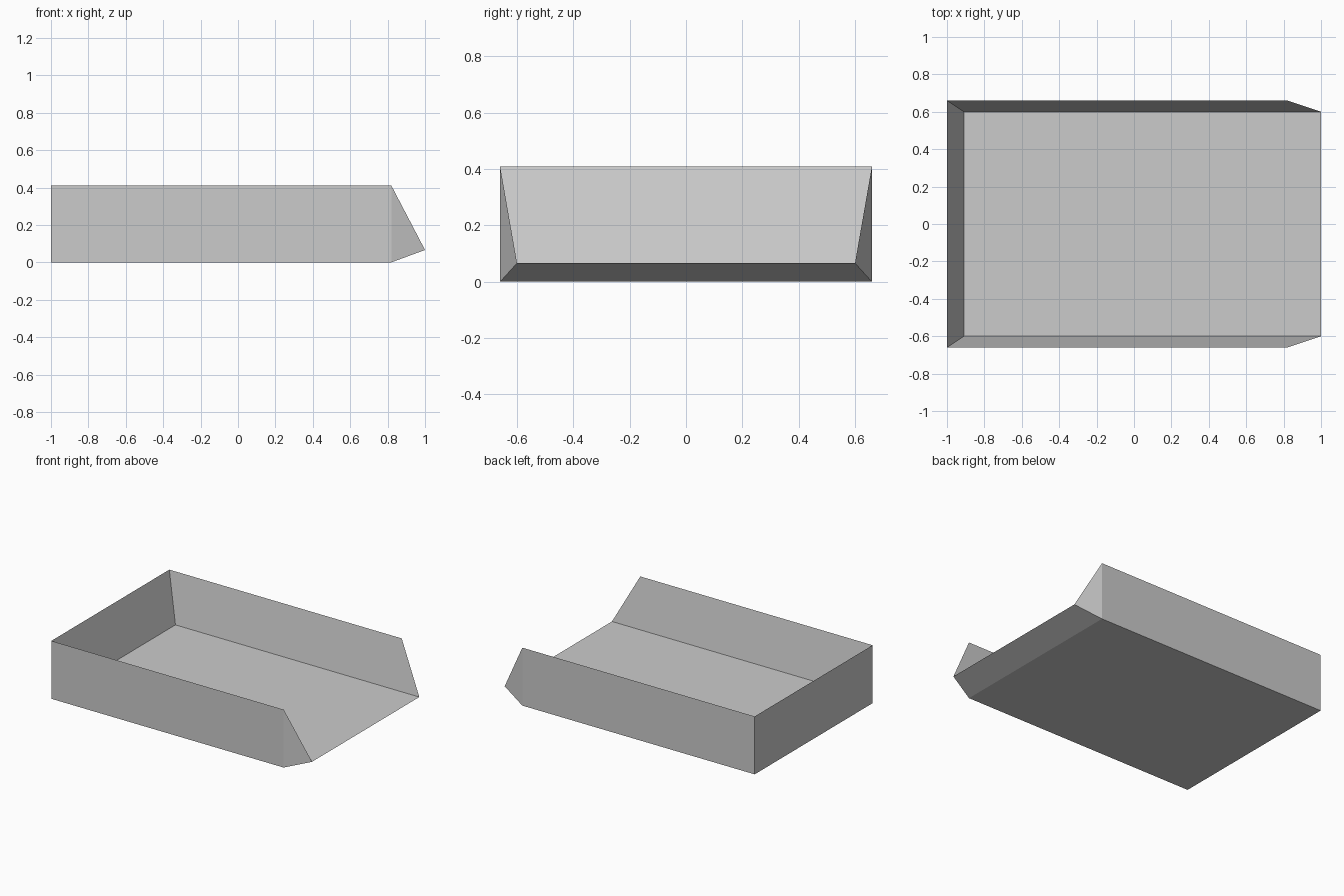
import bpy
import bmesh

cube = bpy.data.objects.get("Cube")
if cube:
    bpy.data.objects.remove(cube, do_unlink=True)

# Single plain grey
grey = bpy.data.materials.new("plain_grey")
grey.use_nodes = True
colour = (0.6, 0.6, 0.6, 1)
grey.diffuse_color = colour
grey.node_tree.nodes["Principled BSDF"].inputs["Base Color"].default_value = colour

bm = bmesh.new()


def corners(back, front, half_width, height):
    """Four corners, running round from the open end's right side."""
    return [bm.verts.new((x, y, height)) for x, y in (
        (front, -half_width), (back, -half_width),
        (back, half_width), (front, half_width))]


# Underside, sharp rim and raised inner floor
base = corners(-1, 0.82, 0.66, 0)
rim = corners(-1, 0.82, 0.66, 0.41)
floor = corners(-0.91, 1, 0.6, 0.066)
bm.faces.new(base)
bm.faces.new(floor)

# Three upright outer walls and their sloping inner sides
for i in range(3):
    bm.faces.new((base[i], base[i + 1], rim[i + 1], rim[i]))
    bm.faces.new((rim[i], rim[i + 1], floor[i + 1], floor[i]))

# Open end: triangular cheeks and the pouring lip
for i in (0, 3):
    bm.faces.new((base[i], rim[i], floor[i]))
bm.faces.new((base[0], floor[0], floor[3], base[3]))

bmesh.ops.recalc_face_normals(bm, faces=bm.faces[:])
mesh = bpy.data.meshes.new("open_tray")
bm.to_mesh(mesh)
bm.free()
mesh.materials.append(grey)
tray = bpy.data.objects.new("open_tray", mesh)
bpy.context.collection.objects.link(tray)
